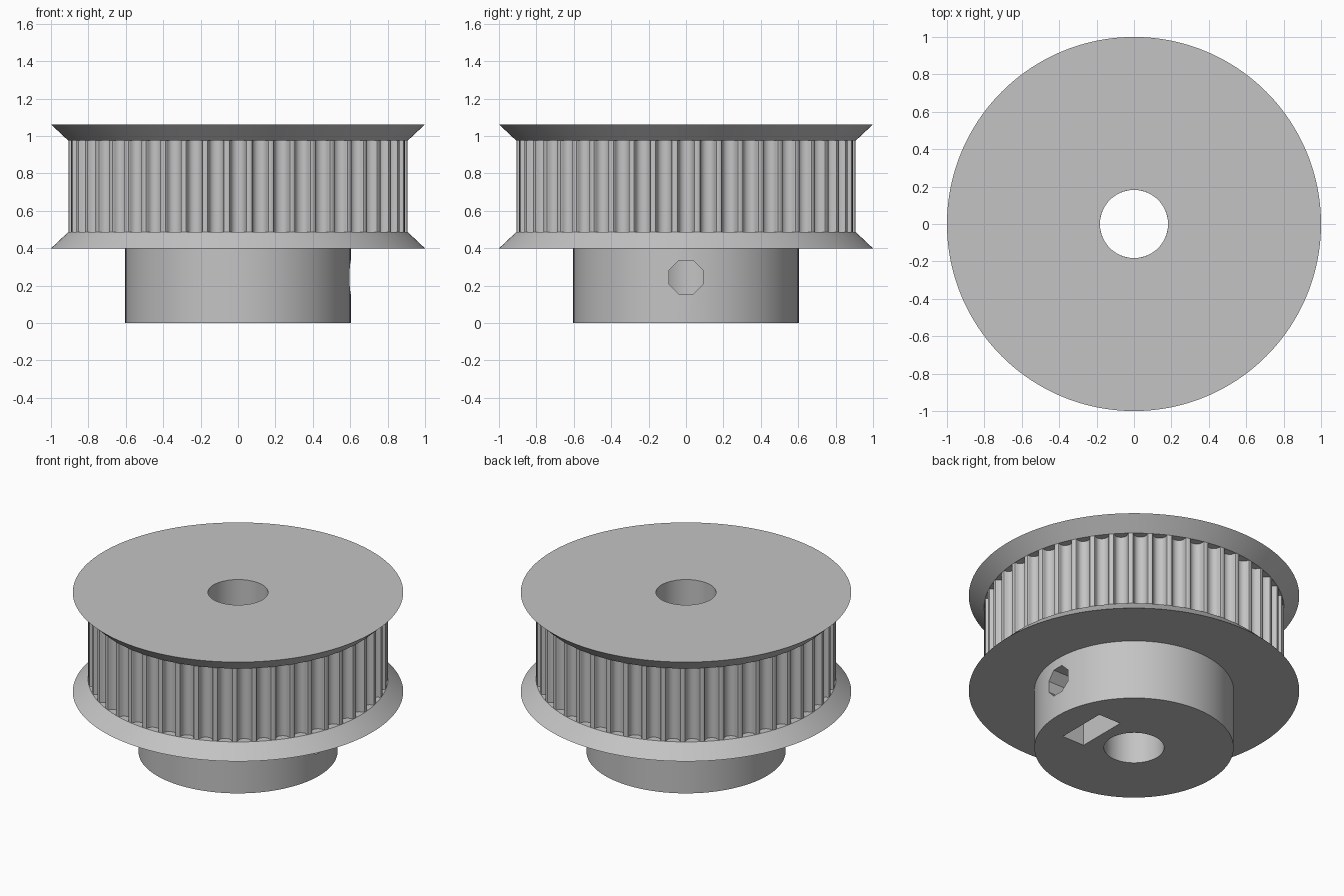
import bpy, bmesh
from math import sin, cos, atan2, hypot, tau, pi

cube = bpy.data.objects.get("Cube")
if cube:
    bpy.data.objects.remove(cube, do_unlink=True)

TEETH = 48
BORE, HUB_R, RIM_R, FLANGE_R = 0.182, 0.603, 0.908, 1.0
HUB_TOP, RIM_BOTTOM, RIM_TOP, TOP = 0.399, 0.486, 0.976, 1.062

metal = bpy.data.materials.new("grey metal")
metal.use_nodes = True
grey = (0.55, 0.55, 0.55, 1)
metal.diffuse_color = grey
metal.node_tree.nodes["Principled BSDF"].inputs["Base Color"].default_value = grey


def add_mesh(name, bm):
    bmesh.ops.recalc_face_normals(bm, faces=bm.faces)
    mesh = bpy.data.meshes.new(name)
    bm.to_mesh(mesh)
    bm.free()
    mesh.materials.append(metal)
    obj = bpy.data.objects.new(name, mesh)
    bpy.context.collection.objects.link(obj)
    return obj


def circle(r, z, angles):
    return [(r * cos(a), r * sin(a), z) for a in angles]


def ring(name, loops):
    """Skin a closed chain of loops into a ring-shaped solid."""
    bm = bmesh.new()
    rows = [[bm.verts.new(p) for p in loop] for loop in loops]
    n = len(rows[0])
    for k, row in enumerate(rows):
        above = rows[(k + 1) % len(rows)]
        for i in range(n):
            j = (i + 1) % n
            bm.faces.new((row[i], row[j], above[j], above[i]))
    return add_mesh(name, bm)


def lathe(name, section, count=TEETH * 4):
    angles = [tau * i / count for i in range(count)]
    return ring(name, [circle(r, z, angles) for r, z in section])


def prism_x(name, outline, x0, x1):
    """Extrude a (y, z) outline along x."""
    bm = bmesh.new()
    face = bm.faces.new([bm.verts.new((x0, y, z)) for y, z in outline])
    new = bmesh.ops.extrude_face_region(bm, geom=[face])["geom"]
    bmesh.ops.translate(bm, vec=(x1 - x0, 0, 0),
                        verts=[v for v in new if isinstance(v, bmesh.types.BMVert)])
    return add_mesh(name, bm)


def select_only(obj):
    bpy.ops.object.select_all(action='DESELECT')
    obj.select_set(True)
    bpy.context.view_layer.objects.active = obj


def cut(obj, cutter):
    cutter.hide_render = True
    mod = obj.modifiers.new("cut", 'BOOLEAN')
    mod.operation = 'DIFFERENCE'
    mod.solver = 'EXACT'
    mod.object = cutter
    select_only(obj)
    bpy.ops.object.modifier_apply(modifier=mod.name)
    bpy.data.objects.remove(cutter, do_unlink=True)


# Hub with set-screw hole and nut slot on the +x side
hub = lathe("hub", [(BORE, 0), (HUB_R, 0), (HUB_R, RIM_BOTTOM), (BORE, RIM_BOTTOM)], 96)
screw_z, screw_r = 0.245, 0.098
octagon = [(screw_r * cos(pi / 8 + tau * i / 8), screw_z + screw_r * sin(pi / 8 + tau * i / 8))
           for i in range(8)]
nut = 0.172
slot = [(-nut, -0.1), (nut, -0.1), (nut, 0.343), (0, 0.442), (-nut, 0.343)]
cut(hub, prism_x("nut_slot_cutter", slot, 0.254, 0.418))
cut(hub, prism_x("screw_hole_cutter", octagon, 0.05, 0.8))

# Tapered flanges
lower = lathe("lower_flange", [(0.55, HUB_TOP), (FLANGE_R, HUB_TOP),
                               (RIM_R, RIM_BOTTOM), (0.55, RIM_BOTTOM)])
upper = lathe("upper_flange", [(BORE, RIM_TOP), (RIM_R, RIM_TOP), (FLANGE_R, TOP), (BORE, TOP)])

# Toothed rim: half a groove as (half width, depth), mirrored and repeated
half = [(0.051, 0), (0.0445, 0.0023), (0.041, 0.008), (0.0395, 0.0145), (0.0375, 0.021),
        (0.0345, 0.027), (0.031, 0.033), (0.0245, 0.0385), (0.017, 0.043), (0.0087, 0.0455)]
groove = [(-w, d) for w, d in half] + [(0, 0.0463)] + half[::-1]
mouth = (RIM_R ** 2 - half[0][0] ** 2) ** 0.5
polar = []
for t in range(TEETH):
    for w, d in groove:
        polar.append((hypot(mouth - d, w), tau * t / TEETH + atan2(w, mouth - d)))
angles = [a for r, a in polar]
teeth = [[(r * cos(a), r * sin(a), z) for r, a in polar] for z in (RIM_BOTTOM, RIM_TOP)]
rim = ring("toothed_rim", [circle(BORE, RIM_BOTTOM, angles), *teeth,
                           circle(BORE, RIM_TOP, angles)])

for part in (hub, lower, upper, rim):
    select_only(part)
    bpy.ops.object.shade_smooth_by_angle(angle=pi / 6)
